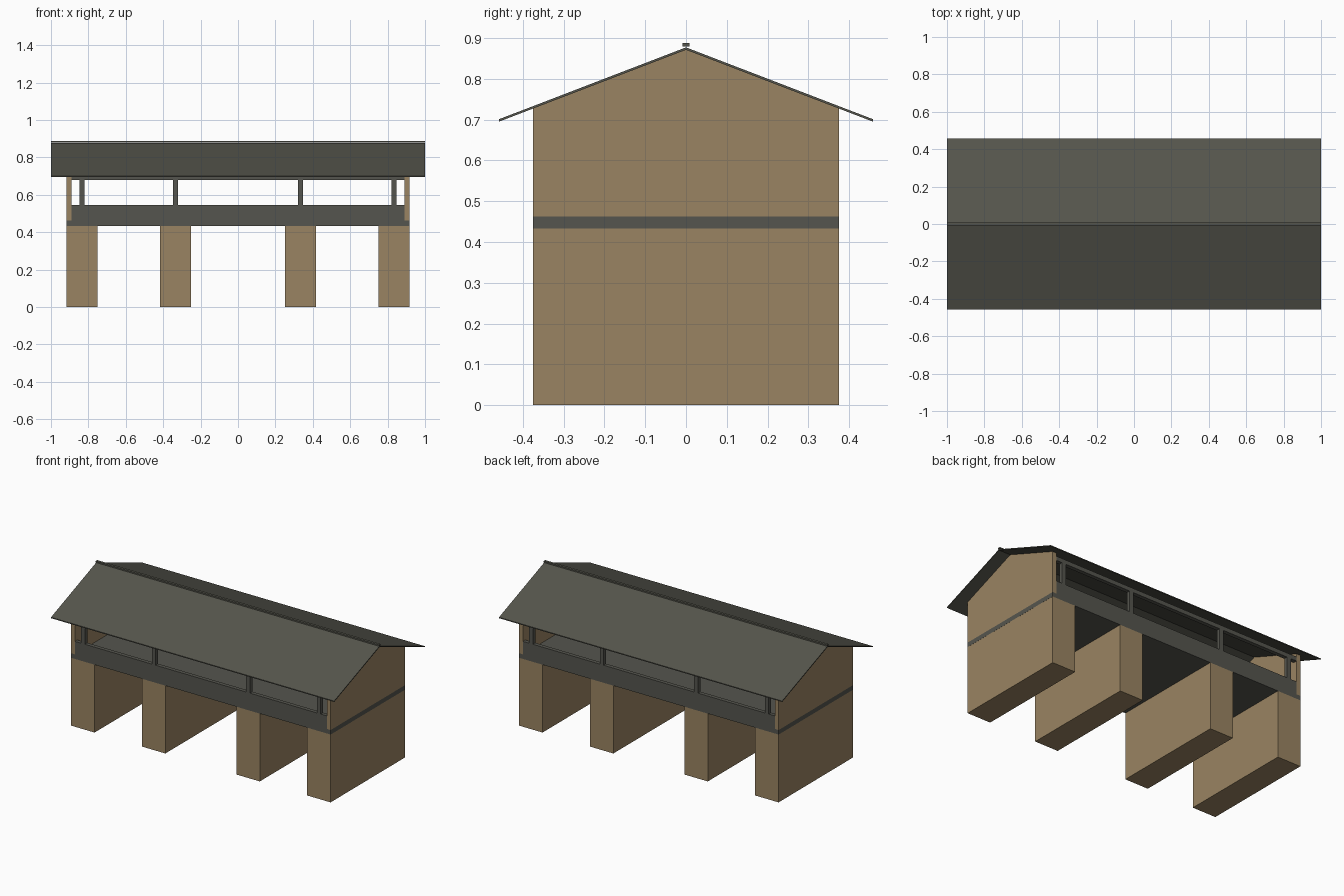
import bpy

if "Cube" in bpy.data.objects:
    bpy.data.objects.remove(bpy.data.objects["Cube"])


def mat(name, hexcol):
    lin = []
    for i in (0, 2, 4):
        c = int(hexcol[i:i + 2], 16) / 255
        lin.append(c / 12.92 if c <= 0.04045 else ((c + 0.055) / 1.055) ** 2.4)
    m = bpy.data.materials.new(name)
    m.diffuse_color = (*lin, 1)
    m.use_nodes = True
    m.node_tree.nodes["Principled BSDF"].inputs["Base Color"].default_value = m.diffuse_color
    return m


STONE = mat("tan stone", "9A8462")
TIMBER = mat("grey timber", "55554E")
ROOF = mat("dark roof", "55554C")


def prism(name, profile, x0, x1, material):
    """Extrude a (y, z) profile along x."""
    n = len(profile)
    verts = [(x, y, z) for x in (x0, x1) for y, z in profile]
    faces = [tuple(range(n))[::-1], tuple(range(n, 2 * n))]
    faces += [(i, (i + 1) % n, n + (i + 1) % n, n + i) for i in range(n)]
    me = bpy.data.meshes.new(name)
    me.from_pydata(verts, [], faces)
    me.materials.append(material)
    ob = bpy.data.objects.new(name, me)
    bpy.context.collection.objects.link(ob)
    return ob


def box(name, x0, x1, y0, y1, z0, z1, material):
    return prism(name, [(y0, z0), (y1, z0), (y1, z1), (y0, z1)], x0, x1, material)


W, D = 0.917, 0.375            # half length and half depth of the body
FLOOR0, FLOOR1 = 0.433, 0.462  # floor slab heights
EAVE_Y, EAVE_Z, RIDGE_Z = 0.458, 0.70, 0.876
WALL_Z = RIDGE_Z - (RIDGE_Z - EAVE_Z) * D / EAVE_Y
T = 0.005                      # roof thickness

# Supporting piers
for x in (-0.8335, -0.3335, 0.3335, 0.8335):
    box("pier", x - 0.083, x + 0.083, -D, D, 0, FLOOR0, STONE)

# Floor slab
box("floor_slab", -W, W, -D, D, FLOOR0, FLOOR1, TIMBER)

# Gabled end walls
gable = [(-D, FLOOR1), (D, FLOOR1), (D, WALL_Z - T),
         (0, RIDGE_Z - T), (-D, WALL_Z - T)]
for x0, x1 in ((-W, -0.89), (0.89, W)):
    prism("gable_wall", gable, x0, x1, STONE)

# Parapets, posts and top beams on both long sides
for s in (-1, 1):
    def side(name, x0, x1, d0, d1, z0, z1):
        y0, y1 = sorted((s * d0, s * d1))
        box(name, x0, x1, y0, y1, z0, z1, TIMBER)
    side("parapet", -0.89, 0.89, D - 0.025, D, FLOOR1, 0.545)
    side("top_beam", -0.89, 0.89, D - 0.025, D, 0.68, 0.707)
    for x in (-0.833, -0.333, 0.333, 0.833):
        side("post", x - 0.0135, x + 0.0135, D - 0.025, D, 0.545, 0.68)

# Thin pitched roof and ridge cap
prism("roof", [(-EAVE_Y, EAVE_Z - T), (0, RIDGE_Z - T), (EAVE_Y, EAVE_Z - T),
               (EAVE_Y, EAVE_Z + 0.001), (0, RIDGE_Z + 0.001),
               (-EAVE_Y, EAVE_Z + 0.001)], -1, 1, ROOF)
box("ridge_cap", -1, 1, -0.008, 0.008, 0.879, 0.888, ROOF)
